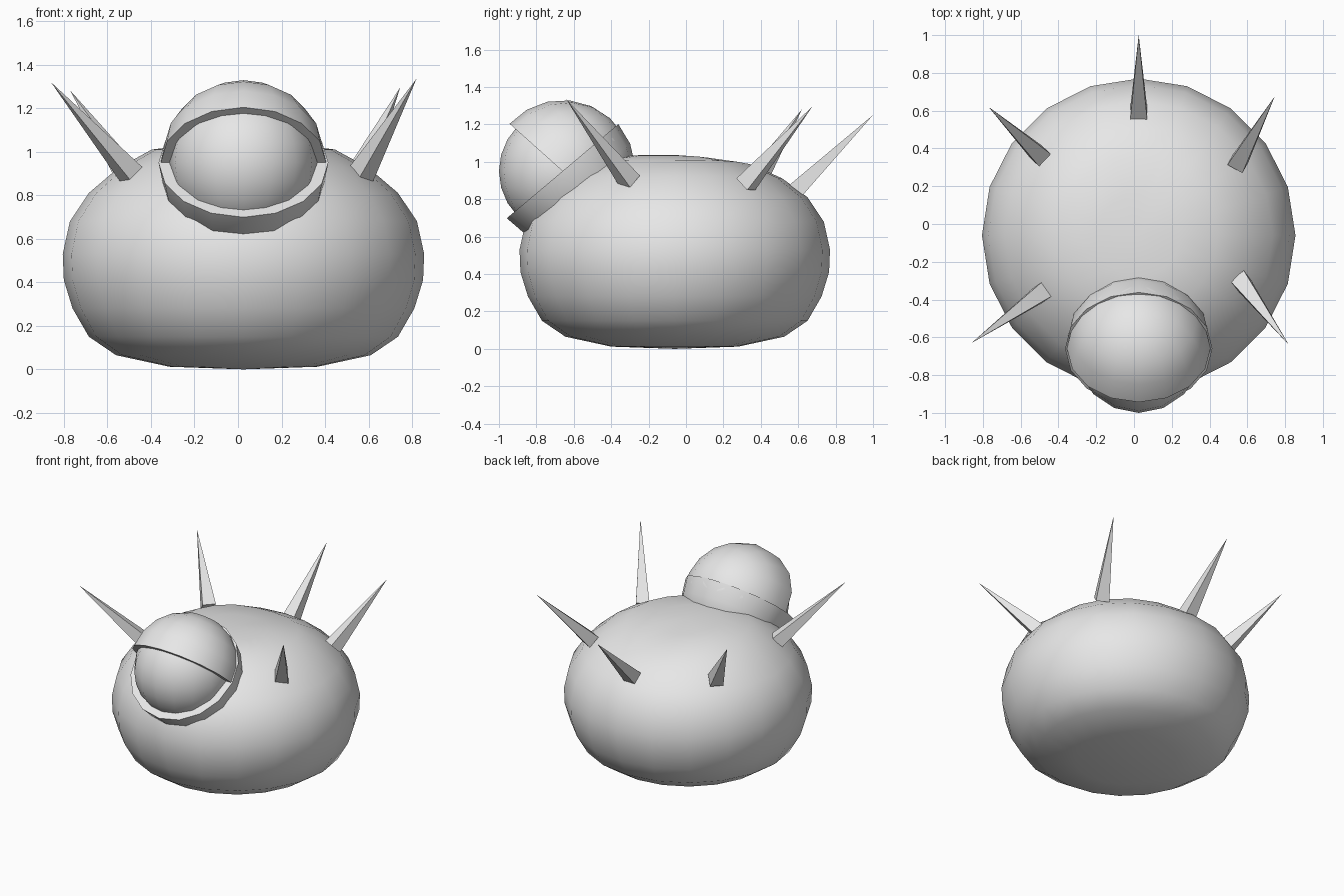
import bpy, bmesh, math
from mathutils import Vector, Matrix

old = bpy.data.objects.get("Cube")
if old:
    bpy.data.objects.remove(old, do_unlink=True)

grey = bpy.data.materials.new("plain_grey")
grey.use_nodes = True
GREY = (0.8, 0.8, 0.8, 1)
grey.diffuse_color = GREY
grey.node_tree.nodes["Principled BSDF"].inputs["Base Color"].default_value = GREY

MID = 0.025  # the model's plane of symmetry


def finish(name, bm, smooth=True):
    bmesh.ops.recalc_face_normals(bm, faces=bm.faces)
    mesh = bpy.data.meshes.new(name)
    bm.to_mesh(mesh)
    bm.free()
    mesh.materials.append(grey)
    obj = bpy.data.objects.new(name, mesh)
    bpy.context.collection.objects.link(obj)
    if smooth:
        bpy.ops.object.select_all(action='DESELECT')
        obj.select_set(True)
        bpy.context.view_layer.objects.active = obj
        bpy.ops.object.shade_smooth_by_angle(angle=math.radians(45))
    return obj


def lathe(profile, sides):
    """Spin (radius, height) points about z."""
    bm = bmesh.new()
    verts = [bm.verts.new((r, 0, z)) for r, z in profile]
    edges = [bm.edges.new(pair) for pair in zip(verts, verts[1:])]
    bmesh.ops.spin(bm, geom=verts + edges, cent=(0, 0, 0), axis=(0, 0, 1),
                   angle=math.tau, steps=sides, use_merge=True)
    bmesh.ops.remove_doubles(bm, verts=bm.verts, dist=0.0005)
    return bm


# Squat round body, sagging slightly at the back of its top
profile = [(0, 0), (.34, .012), (.585, .065), (.71, .15), (.785, .28), (.825, .41),
           (.83, .53), (.797, .68), (.71, .81), (.575, .925), (.42, 1.01),
           (.22, 1.035), (0, 1.04)]
body = lathe(profile, 20)
for v in body.verts:
    if v.co.z > 0.9:
        v.co.z -= 0.03 * math.exp(-(v.co.x ** 2 + (v.co.y - 0.36) ** 2) / 0.06)
body.transform(Matrix.Translation((MID, -0.06, 0)))
finish("body", body)

# Eyeball
eye_centre = Vector((MID, -0.66, 0.95))
eye = bmesh.new()
bmesh.ops.create_uvsphere(eye, u_segments=16, v_segments=12, radius=0.34)
eye.transform(Matrix.Translation(eye_centre))
finish("eyeball", eye)


# Eyelids: half shells with a flat lip, opening towards the front
def eyelid(name, radius, pole):
    arc = [(radius * math.sin(a), radius * math.cos(a))
           for a in (math.pi / 2 * i / 5 for i in range(6))]
    bm = lathe(arc + [(0.325, 0)], 16)
    turn = Vector(pole).to_track_quat('Z', 'X').to_matrix().to_4x4()
    bm.transform(Matrix.Translation(eye_centre) @ turn)
    finish(name, bm)


eyelid("upper_eyelid", 0.38, (0, 0.667, 0.745))
eyelid("lower_eyelid", 0.39, (0, 0.645, -0.764))


# Four-sided spikes, each from a base centre to a tip
def spike(name, base, tip):
    base, tip = Vector(base), Vector(tip)
    axis = tip - base
    bm = bmesh.new()
    bmesh.ops.create_cone(bm, cap_ends=True, segments=4, radius1=0.064, radius2=0,
                          depth=axis.length)
    bm.transform(Matrix.Rotation(math.pi / 4, 4, 'Z'))
    turn = axis.to_track_quat('Z', 'Y').to_matrix().to_4x4()
    bm.transform(Matrix.Translation((base + tip) / 2) @ turn)
    finish(name, bm, smooth=False)


spike("back_spike", (MID, .58, .84), (MID, 1.0, 1.25))
spike("back_left_spike", (.55, .32, .88), (.745, .675, 1.295))
spike("back_right_spike", (-.495, .36, .88), (-.77, .62, 1.28))
spike("front_left_spike", (.565, -.30, .895), (.82, -.64, 1.335))
spike("front_right_spike", (-.49, -.365, .895), (-.86, -.63, 1.32))
